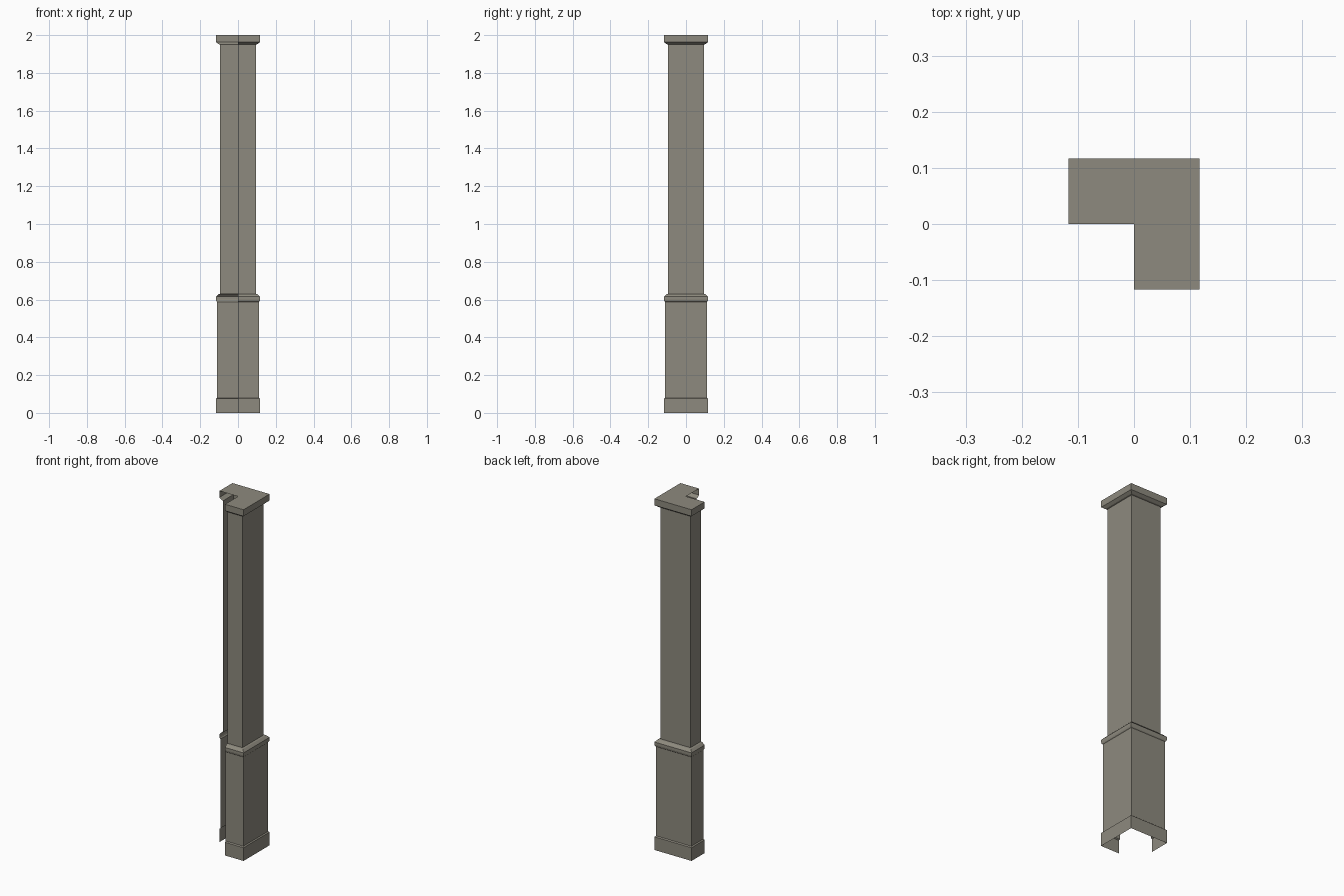
import bpy
import bmesh

if "Cube" in bpy.data.objects:
    bpy.data.objects.remove(bpy.data.objects["Cube"])

stone = bpy.data.materials.new("warm grey stone")
stone.use_nodes = True
colour = (0.27, 0.255, 0.21, 1)
stone.diffuse_color = colour
stone.node_tree.nodes["Principled BSDF"].inputs["Base Color"].default_value = colour


def corner_path(r):
    """Three quarters of a square outline, open towards the front right corner."""
    return [(0, -r), (r, -r), (r, r), (-r, r), (-r, 0)]


def corner_shell(name, profile, capped=False):
    """Sweep a (half width, height) profile around the open outline."""
    bm = bmesh.new()
    rings = [[bm.verts.new((x, y, z)) for x, y in corner_path(r)] for r, z in profile]
    for low, high in zip(rings, rings[1:]):
        for i in range(len(low) - 1):
            bm.faces.new((low[i], low[i + 1], high[i + 1], high[i]))
    # L-shaped lid
    if capped:
        inner = bm.verts.new((0, 0, profile[-1][1]))
        bm.faces.new(rings[-1] + [inner])
    mesh = bpy.data.meshes.new(name)
    bm.to_mesh(mesh)
    bm.free()
    mesh.materials.append(stone)
    obj = bpy.data.objects.new(name, mesh)
    bpy.context.collection.objects.link(obj)
    return obj


BASE, PANEL, SHAFT = 0.117, 0.111, 0.094

# Foot, lower panel, moulding, shaft and cap, stacked from the floor up
corner_shell("plinth", [(BASE, 0), (BASE, 0.075), (PANEL, 0.08)])
corner_shell("lower_panel", [(PANEL, 0.08), (PANEL, 0.588)])
corner_shell("middle_moulding", [(PANEL, 0.588), (0.115, 0.592), (BASE, 0.6),
                                 (BASE, 0.615), (0.104, 0.628), (SHAFT, 0.63)])
corner_shell("shaft", [(SHAFT, 0.63), (SHAFT, 1.95)])
corner_shell("cap", [(SHAFT, 1.95), (0.102, 1.952), (BASE, 1.963), (BASE, 2)], capped=True)
